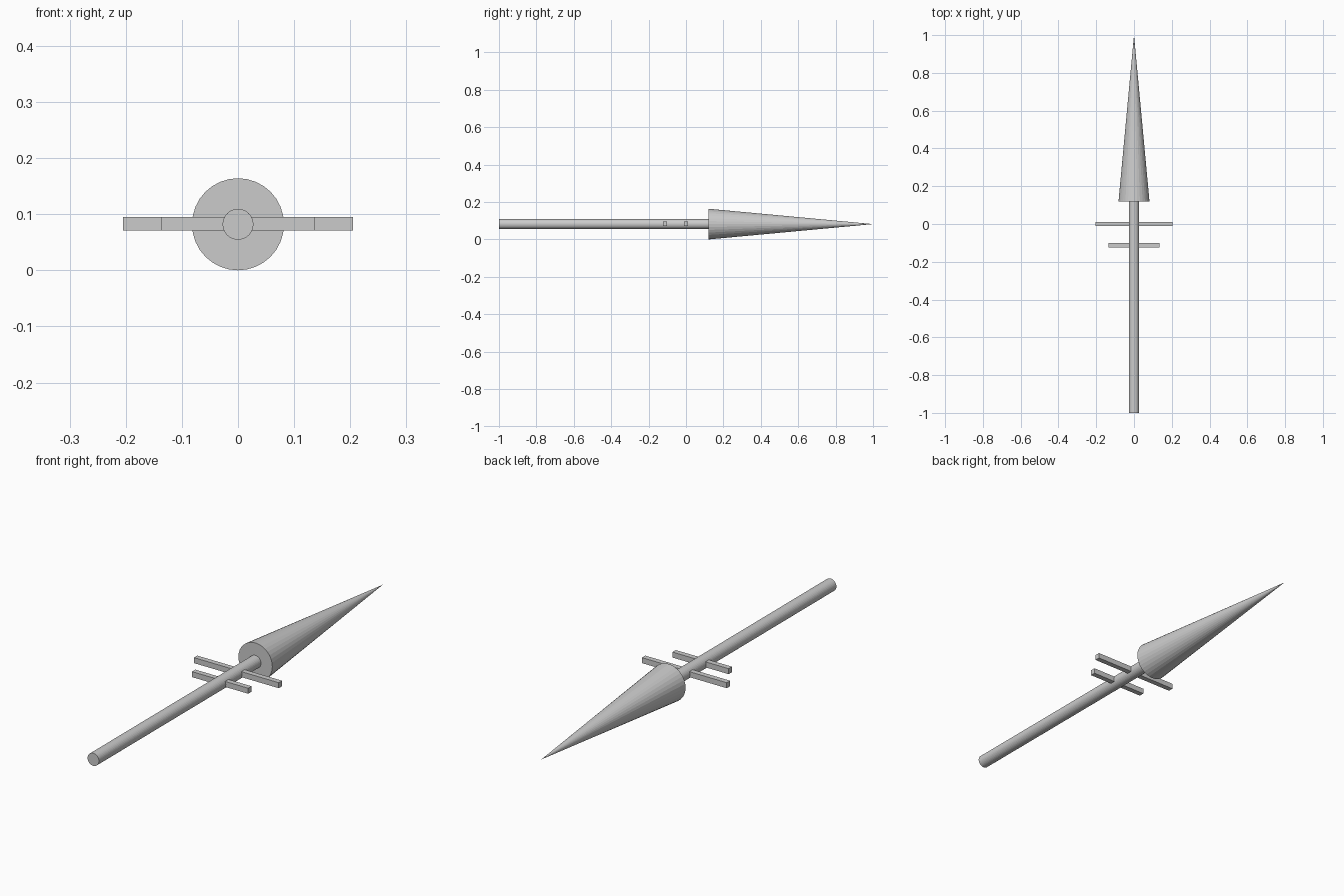
import bpy
from math import pi

if "Cube" in bpy.data.objects:
    bpy.data.objects.remove(bpy.data.objects["Cube"])

Z = 0.082       # height of the spear's axis
SIDES = 32


def tapered(name, y0, y1, r0, r1):
    """Round part lying along y, from y0 (radius r0) to y1 (radius r1)."""
    bpy.ops.mesh.primitive_cone_add(
        vertices=SIDES, radius1=r0, radius2=r1, depth=y1 - y0,
        location=(0, (y0 + y1) / 2, Z), rotation=(-pi / 2, 0, 0))
    bpy.context.object.name = name


def crossbar(name, y, half_width):
    """Square bar running across the shaft."""
    bpy.ops.mesh.primitive_cube_add(size=1, location=(0, y, Z + 0.001))
    bar = bpy.context.object
    bar.name = name
    bar.scale = (2 * half_width, 0.023, 0.024)
    bpy.ops.object.transform_apply(location=False, rotation=False, scale=True)


# Shaft and pointed head
tapered("shaft", -1.0, 0.13, 0.0275, 0.0275)
tapered("spear_head", 0.12, 1.0, 0.082, 0.0)

# Two crossbars behind the head
crossbar("long_crossbar", 0.0, 0.205)
crossbar("short_crossbar", -0.112, 0.136)
